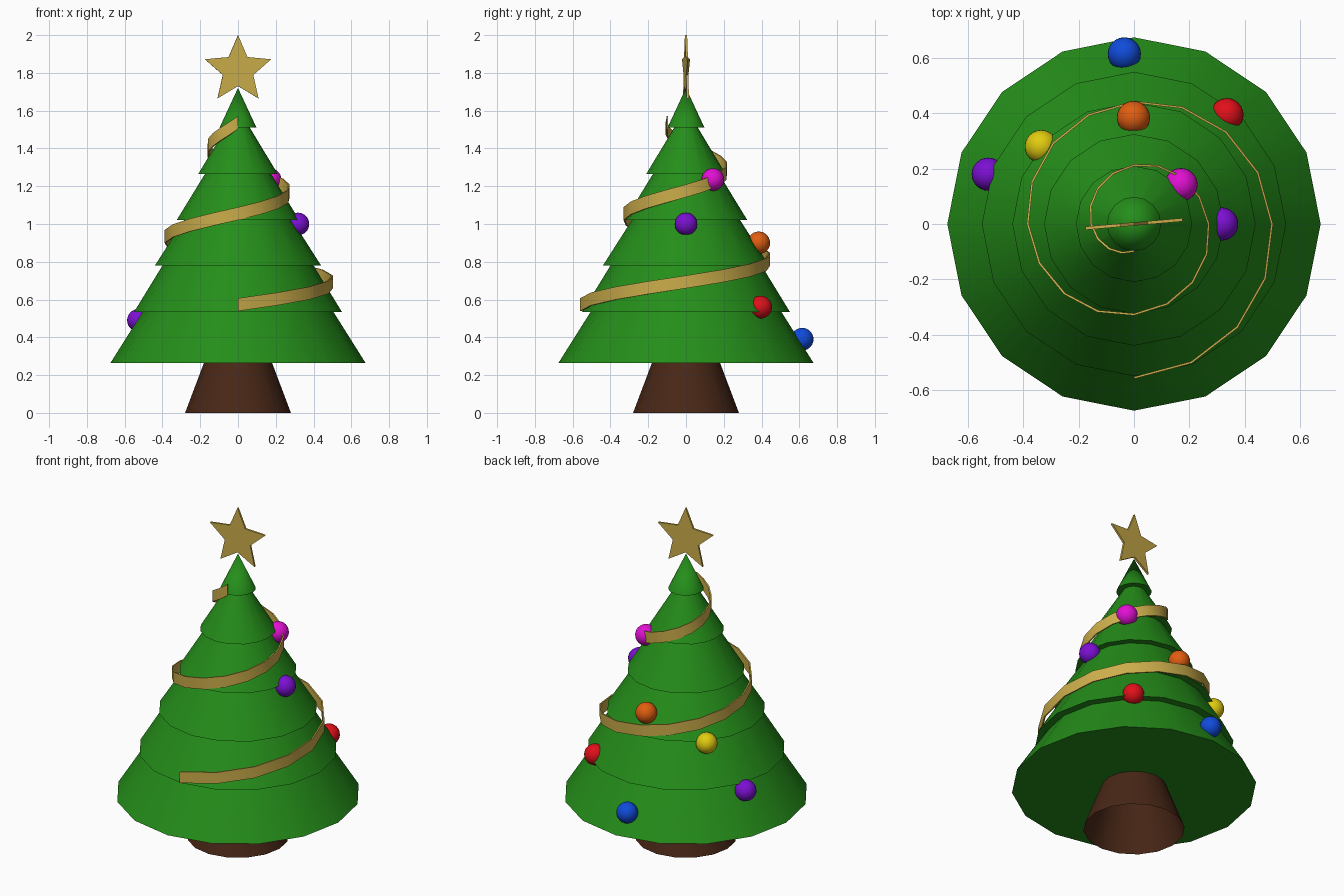
import bpy
import bmesh
from math import sin, cos, pi, radians

if "Cube" in bpy.data.objects:
    bpy.data.objects.remove(bpy.data.objects["Cube"])


def material(name, rgb):
    m = bpy.data.materials.new(name)
    m.diffuse_color = (*rgb, 1)
    m.use_nodes = True
    m.node_tree.nodes["Principled BSDF"].inputs["Base Color"].default_value = m.diffuse_color
    return m


GREEN = material("green", (0.018, 0.27, 0.01))
BROWN = material("brown", (0.065, 0.02, 0.008))
GOLD = material("gold", (0.6, 0.42, 0.07))


def make(name, verts, faces, mat, smooth=None):
    me = bpy.data.meshes.new(name)
    me.from_pydata(verts, [], faces)
    bm = bmesh.new()
    bm.from_mesh(me)
    bmesh.ops.recalc_face_normals(bm, faces=bm.faces)
    bm.to_mesh(me)
    bm.free()
    me.materials.append(mat)
    ob = bpy.data.objects.new(name, me)
    bpy.context.collection.objects.link(ob)
    if smooth:
        bpy.context.view_layer.objects.active = ob
        ob.select_set(True)
        bpy.ops.object.shade_smooth_by_angle(angle=radians(smooth))
        ob.select_set(False)
    return ob


def lathe(name, profile, mat, n=16, cap_bottom=False, tip=None):
    verts = [(r * cos(2 * pi * i / n), r * sin(2 * pi * i / n), z)
             for r, z in profile for i in range(n)]
    faces = [(k * n + i, k * n + (i + 1) % n, (k + 1) * n + (i + 1) % n, (k + 1) * n + i)
             for k in range(len(profile) - 1) for i in range(n)]
    if cap_bottom:
        faces.append(tuple(range(n))[::-1])
    if tip is not None:
        base = (len(profile) - 1) * n
        verts.append((0, 0, tip))
        faces += [(base + i, base + (i + 1) % n, len(verts) - 1) for i in range(n)]
    return make(name, verts, faces, mat, 35)


# Trunk, an open flared tube
lathe("trunk", [(0.28, 0), (0.18, 0.266)], BROWN)

# Stepped foliage, each tier with a flat overhanging underside
tiers = [(0.675, 0.265, 0.505), (0.55, 0.535, 0.40), (0.44, 0.78, 0.287),
         (0.325, 1.02, 0.175), (0.21, 1.265, 0.063), (0.098, 1.51, None)]
profile = []
for i, (r, z, r_top) in enumerate(tiers):
    profile.append((r, z))
    if r_top:
        profile.append((r_top, tiers[i + 1][1]))
lathe("foliage", profile, GREEN, cap_bottom=True, tip=1.72)

# Garland ribbon, two turns up the tree
steps, half = 32, 0.034
verts, faces = [], []
for i in range(steps + 1):
    t = i / steps
    a = -pi / 2 + 4 * pi * t
    r = 0.56 + (0.102 - 0.56) * t
    z = 0.573 + (1.537 - 0.573) * t
    for rr, zz in ((r, z - half), (r, z + half), (r - 0.008, z + half), (r - 0.008, z - half)):
        verts.append((rr * cos(a), rr * sin(a), zz))
for i in range(steps):
    for j in range(4):
        k = (j + 1) % 4
        faces.append((4 * i + j, 4 * i + k, 4 * i + 4 + k, 4 * i + 4 + j))
faces += [(0, 1, 2, 3), tuple(4 * steps + j for j in range(4))]
make("garland", verts, faces, GOLD, 30)

# Star, a thin five-pointed plate turned slightly
verts = []
for y in (-0.006, 0.006):
    for i in range(10):
        r = 0.185 if i % 2 == 0 else 0.085
        verts.append((r * sin(i * pi / 5), y, r * cos(i * pi / 5)))
faces = [tuple(range(10)), tuple(range(10, 20))]
faces += [(i, (i + 1) % 10, 10 + (i + 1) % 10, 10 + i) for i in range(10)]
star = make("star", verts, faces, GOLD)
star.location = (0, 0, 1.815)
star.rotation_euler = (0, 0, radians(5))

# Round ornaments
PURPLE = material("purple", (0.2, 0.005, 0.65))
ornaments = [
    ("blue", (-0.035, 0.615, 0.39), material("blue", (0.005, 0.07, 0.7))),
    ("orange", (-0.002, 0.385, 0.9), material("orange", (0.75, 0.11, 0.005))),
    ("red", (0.336, 0.395, 0.56), material("red", (0.75, 0.005, 0.01))),
    ("yellow", (-0.335, 0.28, 0.765), material("yellow", (0.75, 0.6, 0.005))),
    ("left_purple", (-0.527, 0.18, 0.49), PURPLE),
    ("right_purple", (0.317, 0, 1.0), PURPLE),
    ("magenta", (0.17, 0.142, 1.235), material("magenta", (0.75, 0.005, 0.65))),
]
for name, loc, mat in ornaments:
    bpy.ops.mesh.primitive_uv_sphere_add(segments=24, ring_count=14, radius=0.06, location=loc)
    ob = bpy.context.object
    ob.name = name + "_ornament"
    ob.data.materials.append(mat)
    bpy.ops.object.shade_smooth()
